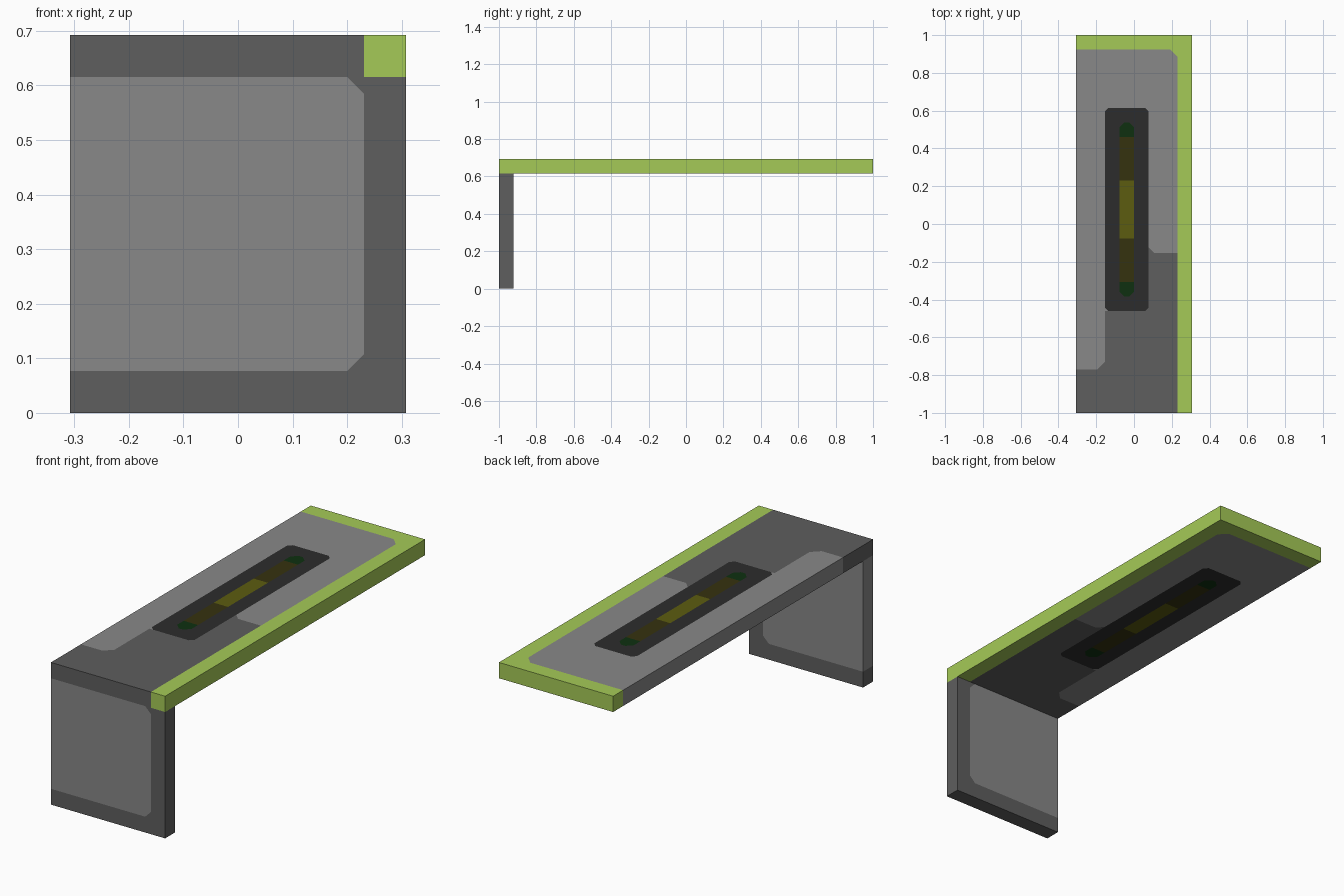
import bpy, bmesh
from mathutils import Vector

if "Cube" in bpy.data.objects:
    bpy.data.objects.remove(bpy.data.objects["Cube"])

U = 1 / 13  # grid unit: the model is 26 x 8 x 9 units


def lin(h):
    out = []
    for i in (0, 2, 4):
        c = int(h[i:i + 2], 16) / 255
        out.append(c / 12.92 if c <= 0.04045 else ((c + 0.055) / 1.055) ** 2.4)
    return (*out, 1)


COLOURS = {"lime": "A5CA57", "light_grey": "888888", "dark_grey": "5E5E5E", "black": "2C2C2C",
           "olive": "5C5C10", "dark_olive": "35320F", "dark_green": "0E3010"}
NAMES = list(COLOURS)
MATS = []
for name, h in COLOURS.items():
    m = bpy.data.materials.new(name)
    m.diffuse_color = lin(h)
    m.use_nodes = True
    m.node_tree.nodes["Principled BSDF"].inputs["Base Color"].default_value = m.diffuse_color
    MATS.append(m)


def top_colour(p):
    x, y = p.x, p.y
    if x > 3 or y > 12:
        return "lime"
    if -1 < x < 0 and -5 < y < 7:
        if y > 6 or y < -4:
            return "dark_green"
        return "olive" if -1 < y < 3 else "dark_olive"
    if -2 < x < 1 and -6 < y < 8:
        return "black"
    if y > -2 or (x < -2 and y > -10):
        return "light_grey"
    return "dark_grey"


def leg_colour(p):
    return "light_grey" if p.x < 3 and p.z > 1 else "dark_grey"


def panel(name, lo, hi, flat, cuts, rule, corners):
    """Box in grid units, sliced along colour borders, with clipped pattern corners.
    flat = thin axis; corners = (a, b, inward a, inward b, size, colour)."""
    bm = bmesh.new()
    bmesh.ops.create_cube(bm, size=1)
    lo, hi = Vector(lo), Vector(hi)
    for v in bm.verts:
        v.co = Vector((v.co[i] + 0.5) * (hi[i] - lo[i]) + lo[i] for i in range(3))
    for axis, values in cuts.items():
        n = Vector(i == axis for i in range(3))
        for val in values:
            bmesh.ops.bisect_plane(bm, geom=bm.verts[:] + bm.edges[:] + bm.faces[:],
                                   plane_co=n * val, plane_no=n, dist=1e-5)
    for f in bm.faces:
        f.material_index = NAMES.index(rule(f.calc_center_median()))
    # clip each pattern corner with a diagonal cut on both broad faces
    a, b = [i for i in range(3) if i != flat]
    for ca, cb, da, db, size, colour in corners:
        corner, d = Vector((0, 0, 0)), Vector((0, 0, 0))
        corner[a], corner[b], d[a], d[b] = ca, cb, da, db
        probe = corner + d * 0.05
        cells = []
        for f in bm.faces:
            if abs(f.normal[flat]) < 0.9:
                continue
            if all(min(v.co[i] for v in f.verts) < probe[i] < max(v.co[i] for v in f.verts)
                   for i in (a, b)):
                cells.append(f)
        geom = set(cells)
        for f in cells:
            geom.update(f.edges)
            geom.update(f.verts)
        bmesh.ops.bisect_plane(bm, geom=list(geom), plane_co=corner + d * size / 2,
                               plane_no=d.normalized(), dist=1e-5)
        for f in bm.faces:
            off = f.calc_center_median() - corner
            if (abs(f.normal[flat]) > 0.9 and len(f.verts) == 3
                    and 0 < off[a] * da < size and 0 < off[b] * db < size):
                f.material_index = NAMES.index(colour)
    bmesh.ops.scale(bm, vec=(U, U, U), verts=bm.verts)
    me = bpy.data.meshes.new(name)
    bm.to_mesh(me)
    bm.free()
    for m in MATS:
        me.materials.append(m)
    ob = bpy.data.objects.new(name, me)
    bpy.context.collection.objects.link(ob)


# horizontal slab with the striped slot
top_corners = [(3, 12, -1, -1, 0.5, "lime"), (1, -2, 1, 1, 0.4, "dark_grey"),
               (-2, -10, -1, 1, 0.5, "dark_grey"),
               (-2, 8, 1, -1, 0.25, "light_grey"), (1, 8, -1, -1, 0.25, "light_grey"),
               (-2, -6, 1, 1, 0.25, "light_grey"), (1, -6, -1, 1, 0.25, "dark_grey")]
for x, dx in ((-1, 1), (0, -1)):
    top_corners += [(x, 7, dx, -1, 0.35, "black"), (x, -5, dx, 1, 0.35, "black")]
panel("top_slab", (-4, -13, 8), (4, 13, 9), 2,
      {0: (-2, -1, 0, 1, 3), 1: (-10, -6, -5, -4, -2, -1, 3, 6, 7, 8, 12)},
      top_colour, top_corners)

# upright front leg
panel("front_leg", (-4, -13, 0), (4, -12, 8), 1, {0: (3,), 2: (1,)}, leg_colour,
      [(3, 1, -1, 1, 0.4, "dark_grey"), (3, 8, -1, -1, 0.4, "dark_grey")])
